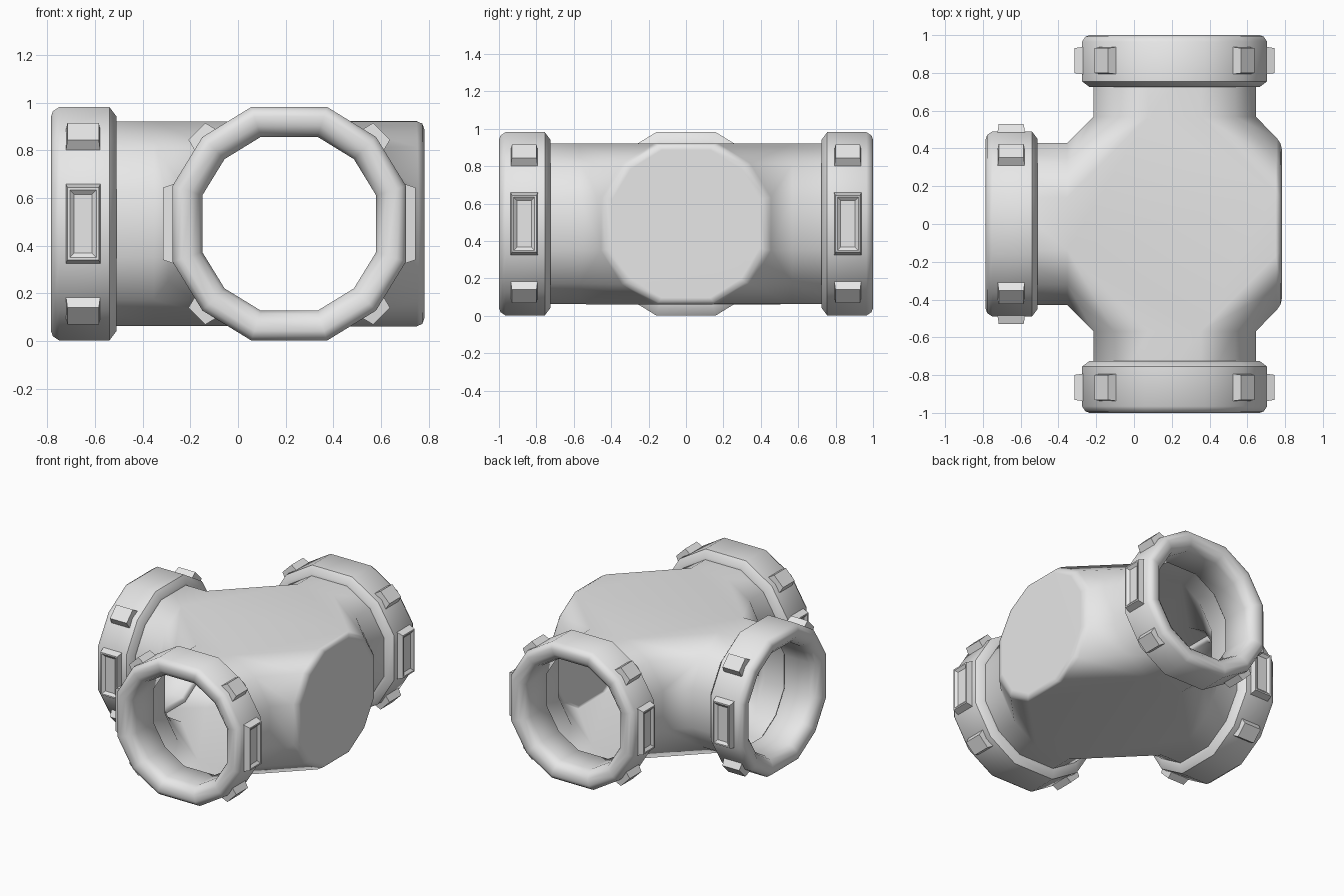
import bpy, bmesh
from math import sin, cos, radians, pi
from mathutils import Matrix, Vector

cube = bpy.data.objects.get("Cube")
if cube:
    bpy.data.objects.remove(cube)

CENTRE = Vector((0.215, 0, 0.492))
ANGLES = [radians(q + a) for q in (0, 90, 180, 270) for a in (18, 45, 72)]
REACH = 0.568            # where the round arms start
ARMS = {"front": -pi / 2, "back": pi / 2, "right": pi}

grey = bpy.data.materials.new("light_grey")
grey.use_nodes = True
grey.diffuse_color = (0.8, 0.8, 0.8, 1)
grey.node_tree.nodes["Principled BSDF"].inputs["Base Color"].default_value = (0.8, 0.8, 0.8, 1)


def section(apothem, x):
    """Twelve-sided outline around the local x axis."""
    r = apothem / cos(radians(18))
    return [Vector((x, r * cos(a), r * sin(a))) for a in ANGLES]


def finish(bm, name, angle, turn=0.0):
    bm.transform(Matrix.Translation(CENTRE) @ Matrix.Rotation(turn, 4, 'Z'))
    bmesh.ops.recalc_face_normals(bm, faces=bm.faces)
    mesh = bpy.data.meshes.new(name)
    bm.to_mesh(mesh)
    bm.free()
    mesh.materials.append(grey)
    obj = bpy.data.objects.new(name, mesh)
    bpy.context.collection.objects.link(obj)
    bpy.ops.object.select_all(action='DESELECT')
    obj.select_set(True)
    bpy.context.view_layer.objects.active = obj
    bpy.ops.object.shade_smooth_by_angle(angle=radians(angle))
    return obj


def make_body():
    # Faceted junction: hull of four outlines
    bm = bmesh.new()
    for k in range(4):
        turn = Matrix.Rotation(k * pi / 2, 3, 'Z')
        for v in section(0.43, REACH):
            bm.verts.new(turn @ v)
    bmesh.ops.convex_hull(bm, input=bm.verts)
    bmesh.ops.dissolve_limit(bm, angle_limit=radians(1), verts=bm.verts, edges=bm.edges)
    bm.normal_update()
    # Open three arms and draw them out into pipes
    for turn in ARMS.values():
        out = Vector((cos(turn), sin(turn), 0))
        end = [f for f in bm.faces if f.normal.dot(out) > 0.99
               and f.calc_center_median().dot(out) > REACH - 0.01]
        rim = list({e for f in end for e in f.edges})
        bmesh.ops.delete(bm, geom=end, context='FACES_ONLY')
        new = bmesh.ops.extrude_edge_only(bm, edges=rim)["geom"]
        bmesh.ops.translate(bm, vec=out * (0.9 - REACH),
                            verts=[g for g in new if isinstance(g, bmesh.types.BMVert)])
    # Rounded edge of the closed left end
    cap = [e for e in bm.edges if all(v.co.x > REACH - 0.001 and abs(v.co.y) < 0.45 for v in e.verts)]
    bmesh.ops.bevel(bm, geom=cap, offset=0.035, segments=2, profile=0.5, affect='EDGES')
    body = finish(bm, "pipe_body", 50)
    shell = body.modifiers.new("wall", 'SOLIDIFY')
    shell.thickness = 0.03
    shell.offset = -1
    normals = body.modifiers.new("normals", 'WEIGHTED_NORMAL')
    normals.keep_sharp = True


def make_collar(side, turn):
    # Closed profile of apothem and distance along the arm
    profile = [(0.365, 0.74), (0.365, 0.93), (0.378, 0.97), (0.41, 0.995), (0.45, 1.0),
               (0.472, 0.992), (0.49, 0.965), (0.49, 0.755), (0.45, 0.725), (0.38, 0.725)]
    bm = bmesh.new()
    loops = [[bm.verts.new(v) for v in section(a, x)] for a, x in profile]
    for one, two in zip(loops, loops[1:] + loops[:1]):
        for i in range(12):
            j = (i + 1) % 12
            bm.faces.new((one[i], one[j], two[j], two[i]))
    finish(bm, "collar_" + side, 50, turn)


def add_lug(bm, angle, base, top, half, grooved):
    # Tapered block standing on the collar
    spin = Matrix.Rotation(angle, 3, 'X')
    low, high = [[bm.verts.new(spin @ Vector((0.865 + sx * w, r, sz * h)))
                  for sx, sz in ((-1, -1), (1, -1), (1, 1), (-1, 1))]
                 for r, w, h in ((base, 0.075, half + 0.02), (top, 0.066, half))]
    bm.faces.new(low)
    face = bm.faces.new(high)
    for i in range(4):
        j = (i + 1) % 4
        bm.faces.new((low[i], low[j], high[j], high[i]))
    if grooved:
        bm.normal_update()
        bmesh.ops.recalc_face_normals(bm, faces=bm.faces)
        bmesh.ops.inset_individual(bm, faces=[face], thickness=0.014)
        bmesh.ops.inset_individual(bm, faces=[face], thickness=0.026, depth=-0.015)


def make_lugs(side, turn):
    bm = bmesh.new()
    for angle in (0, pi):
        add_lug(bm, angle, 0.47, 0.53, 0.152, True)
    for k in range(4):
        add_lug(bm, pi / 4 + k * pi / 2, 0.47, 0.548, 0.05, False)
    finish(bm, "grip_lugs_" + side, 30, turn)


make_body()
for side, turn in ARMS.items():
    make_collar(side, turn)
    make_lugs(side, turn)
